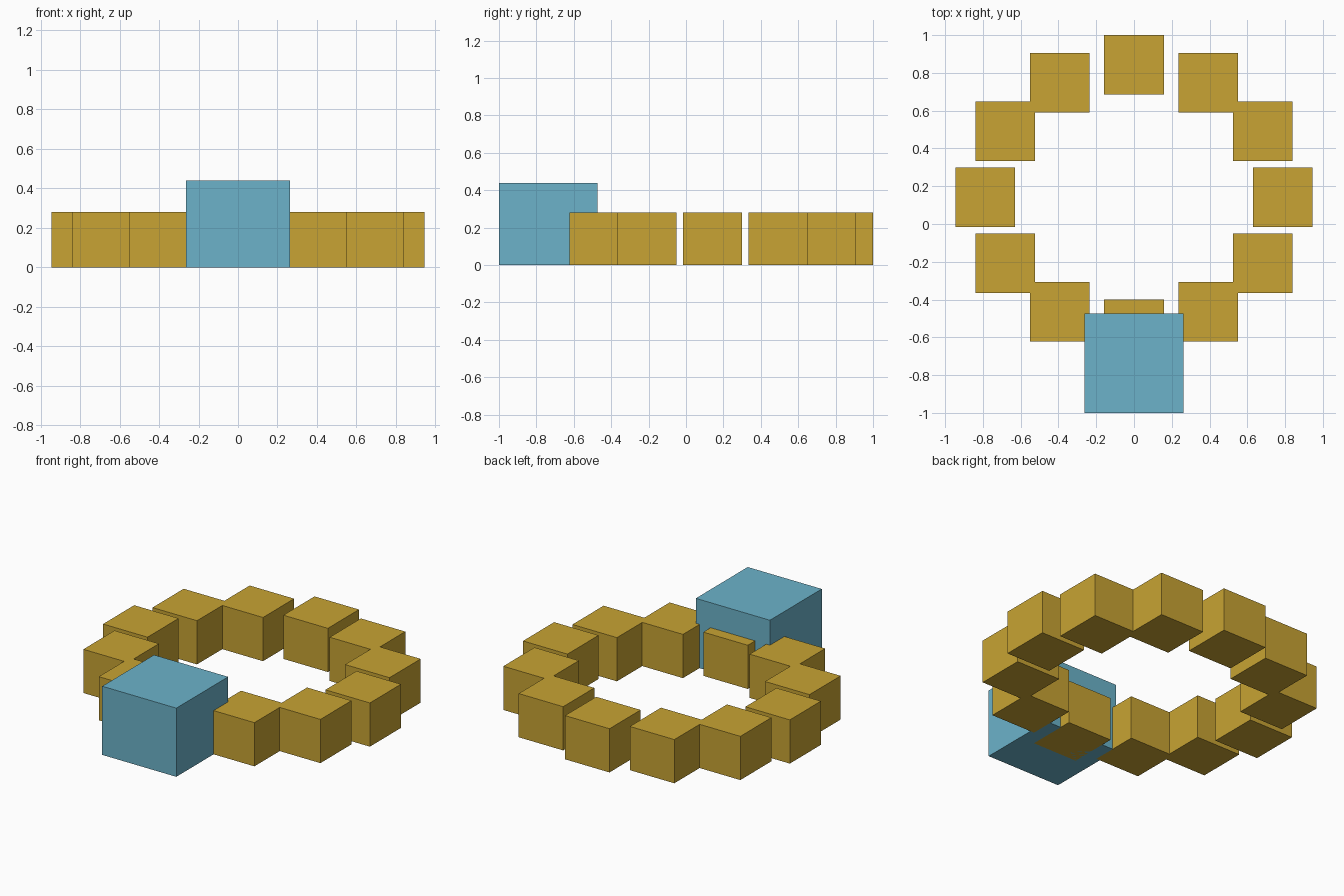
import bpy
from math import sin, cos, tau

old = bpy.data.objects.get("Cube")
if old:
    bpy.data.objects.remove(old, do_unlink=True)


def flat_material(name, colour):
    mat = bpy.data.materials.new(name)
    mat.use_nodes = True
    mat.diffuse_color = colour
    mat.node_tree.nodes["Principled BSDF"].inputs["Base Color"].default_value = colour
    return mat


def block(name, x, y, width, height, mat):
    """Square block standing on the ground, centred on x and y."""
    bpy.ops.mesh.primitive_cube_add(size=1, location=(x, y, height / 2))
    obj = bpy.context.object
    obj.name = name
    obj.scale = (width, width, height)
    bpy.ops.object.transform_apply(location=False, rotation=False, scale=True)
    obj.data.materials.append(mat)
    return obj


gold = flat_material("gold", (0.58, 0.37, 0.033, 1))
blue = flat_material("light blue", (0.15, 0.45, 0.59, 1))

# Ring of upright, unrotated blocks spaced around an oval
COUNT = 12
RADIUS_X, RADIUS_Y, CENTRE_Y = 0.788, 0.7, 0.142
for i in range(COUNT):
    angle = tau * i / COUNT
    block(f"ring_block_{i + 1}", RADIUS_X * cos(angle),
          CENTRE_Y + RADIUS_Y * sin(angle), 0.315, 0.28, gold)

# Large block at the front of the ring
block("front_block", 0, -0.737, 0.525, 0.44, blue)
